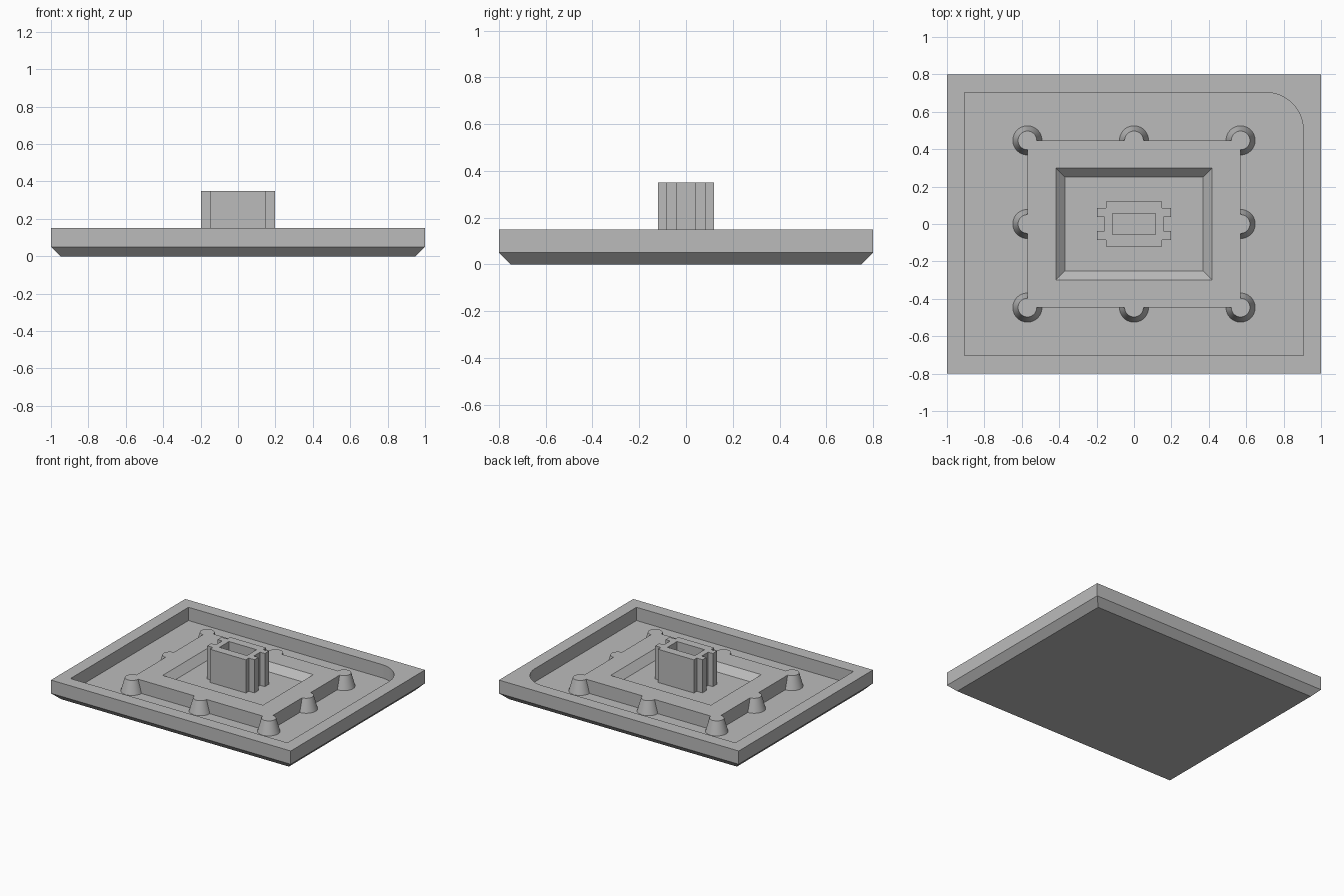
import bpy, bmesh, math

if "Cube" in bpy.data.objects:
    bpy.data.objects.remove(bpy.data.objects["Cube"])

grey = bpy.data.materials.new("plain_grey")
grey.use_nodes = True
colour = (0.5, 0.5, 0.5, 1)
grey.diffuse_color = colour
grey.node_tree.nodes["Principled BSDF"].inputs["Base Color"].default_value = colour


def loft(name, rings):
    """Solid through a stack of (outline, z) sections."""
    bm = bmesh.new()
    loops = [[bm.verts.new((x, y, z)) for x, y in pts] for pts, z in rings]
    bm.faces.new(loops[0][::-1])
    bm.faces.new(loops[-1])
    n = len(loops[0])
    for a, b in zip(loops, loops[1:]):
        for i in range(n):
            j = (i + 1) % n
            bm.faces.new((a[i], a[j], b[j], b[i]))
    bmesh.ops.recalc_face_normals(bm, faces=bm.faces)
    mesh = bpy.data.meshes.new(name)
    bm.to_mesh(mesh)
    bm.free()
    mesh.materials.append(grey)
    ob = bpy.data.objects.new(name, mesh)
    bpy.context.collection.objects.link(ob)
    return ob


def rect(hx, hy):
    return [(-hx, -hy), (hx, -hy), (hx, hy), (-hx, hy)]


def circle(cx, cy, r, n=48):
    return [(cx + r * math.cos(math.tau * i / n), cy + r * math.sin(math.tau * i / n))
            for i in range(n)]


def combine(ob, tool, operation):
    """Apply a boolean and discard the tool."""
    mod = ob.modifiers.new("combine", 'BOOLEAN')
    mod.object, mod.operation, mod.solver = tool, operation, 'EXACT'
    bpy.ops.object.select_all(action='DESELECT')
    bpy.context.view_layer.objects.active = ob
    ob.select_set(True)
    bpy.ops.object.modifier_apply(modifier=mod.name)
    bpy.data.objects.remove(tool)


FLOOR, RIM, POCKET = 0.05, 0.15, 0.10

# Tray with a chamfered underside and a recess rounded at one corner
tray = loft("tray", [(rect(0.95, 0.75), 0), (rect(1, 0.8), 0.05), (rect(1, 0.8), RIM)])
hx, hy, r = 0.905, 0.703, 0.2
arc = [(hx - r + r * math.cos(a), hy - r + r * math.sin(a))
       for a in (math.pi / 2 * i / 16 for i in range(17))]
outline = [(-hx, -hy), (hx, -hy)] + arc + [(-hx, hy)]
combine(tray, loft("recess_cutter", [(outline, FLOOR), (outline, 0.3)]), 'DIFFERENCE')

# Raised platform with tapered posts along its edge
px, py = 0.57, 0.447
platform = loft("platform", [(rect(px, py), FLOOR), (rect(px, py), RIM)])
for i in (-1, 0, 1):
    for j in (-1, 0, 1):
        if i or j:
            post = loft("post", [(circle(i * px, j * py, 0.078), FLOOR),
                                 (circle(i * px, j * py, 0.05), RIM)])
            combine(platform, post, 'UNION')

# Sloped pocket in the platform
pocket = loft("pocket_cutter", [(rect(0.368, 0.25), POCKET), (rect(0.468, 0.35), 0.2)])
combine(platform, pocket, 'DIFFERENCE')

# Hollow tower with notched ends
half = [(0.15, -0.12), (0.15, -0.085), (0.197, -0.085), (0.197, -0.038), (0.158, -0.038)]
right = half + [(x, -y) for x, y in reversed(half)]
profile = right + [(-x, -y) for x, y in right]
tower = loft("tower", [(profile, POCKET), (profile, 0.35)])
hole = rect(0.115, 0.057)
combine(tower, loft("hole_cutter", [(hole, POCKET + 0.002), (hole, 0.5)]), 'DIFFERENCE')

# Smooth the round parts, keep hard edges
for ob in (tray, platform, tower):
    bpy.ops.object.select_all(action='DESELECT')
    ob.select_set(True)
    bpy.context.view_layer.objects.active = ob
    bpy.ops.object.shade_smooth_by_angle(angle=math.radians(30))
